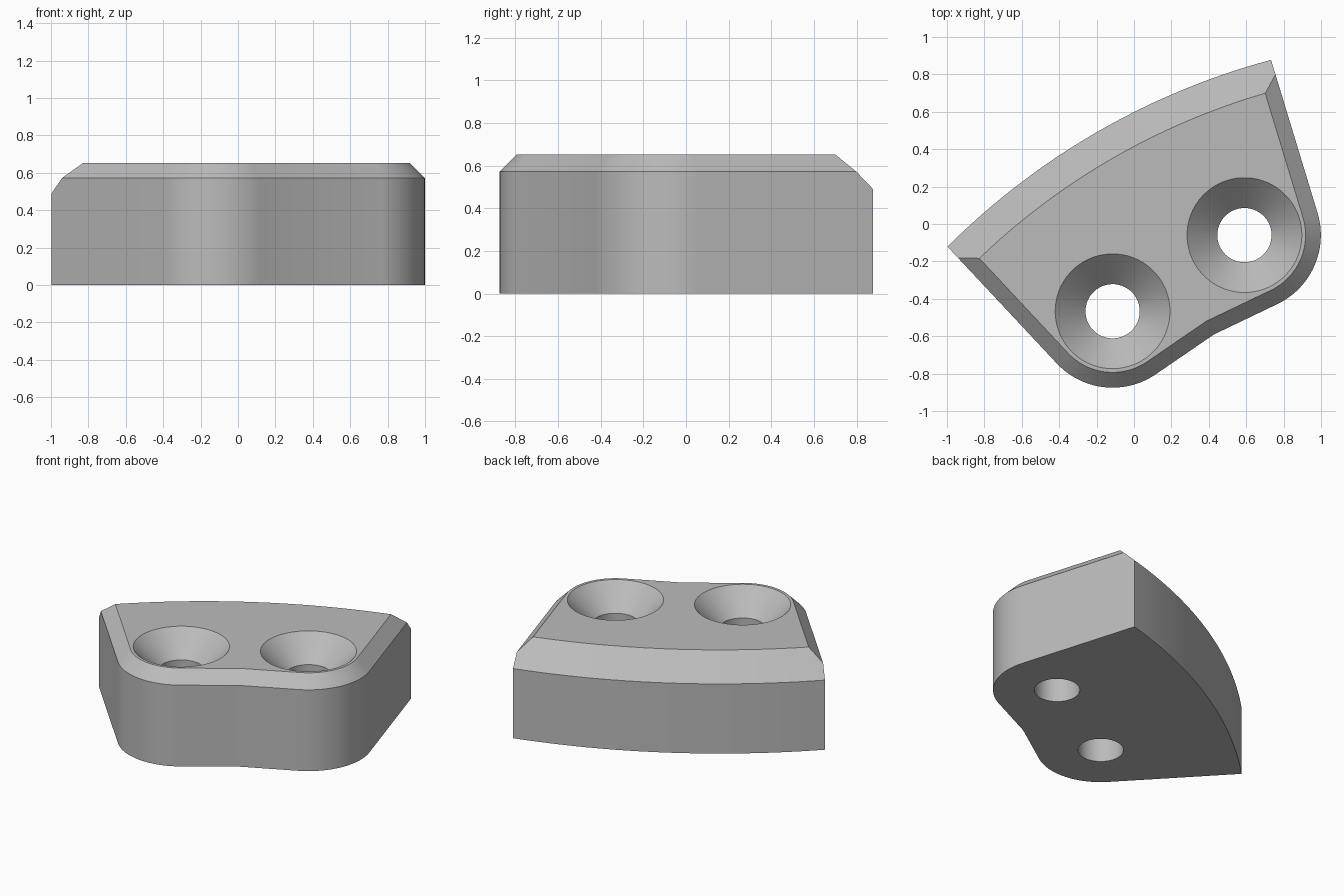
import bpy
import bmesh
from math import sin, cos, tan, radians, pi
from mathutils import Matrix

if "Cube" in bpy.data.objects:
    bpy.data.objects.remove(bpy.data.objects["Cube"])

UNIT = 0.0817
HEIGHT = 8 * UNIT
EDGE = UNIT              # small bevel on the sides and front
BACK = 2 * UNIT          # large bevel along the curved back
LOBE = 5 * UNIT          # radius of the rounded corners
SPAN = 0.407             # half the distance between the holes
SIDE = radians(-13.1)    # direction the side walls face
NOTCH = radians(4.4)     # slope of the front walls into the middle
CORNER_U, CORNER_V = 1.0, 0.74
PLACE = Matrix.Translation((0.238, -0.263, 0)) @ Matrix.Rotation(radians(30), 4, "Z")

grey = bpy.data.materials.new("grey")
grey.use_nodes = True
grey.diffuse_color = (0.5, 0.5, 0.5, 1)
grey.node_tree.nodes["Principled BSDF"].inputs["Base Color"].default_value = (0.5, 0.5, 0.5, 1)


def stack(name, rings):
    """Solid made from closed rings of equal point count, bottom to top."""
    bm = bmesh.new()
    rows = [[bm.verts.new(p) for p in ring] for ring in rings]
    for low, high in zip(rows, rows[1:]):
        for i in range(len(low)):
            j = (i + 1) % len(low)
            bm.faces.new((low[i], low[j], high[j], high[i]))
    bm.faces.new(rows[0])
    bm.faces.new(rows[-1])
    bmesh.ops.recalc_face_normals(bm, faces=bm.faces)
    bm.transform(PLACE)
    mesh = bpy.data.meshes.new(name)
    bm.to_mesh(mesh)
    bm.free()
    mesh.materials.append(grey)
    obj = bpy.data.objects.new(name, mesh)
    bpy.context.collection.objects.link(obj)
    return obj


def lathe(name, u, v, profile, count):
    return stack(name, [[(u + r * cos(2 * pi * i / count), v + r * sin(2 * pi * i / count), z)
                         for i in range(count)] for r, z in profile])


def outline(r, z, steps=24):
    """Two rounded lobes with a shallow notch, sides running past the back."""
    start, end = -pi / 2 + NOTCH, SIDE
    half = [(0, SPAN * tan(NOTCH) - r / cos(NOTCH), z)]
    for i in range(steps + 1):
        a = start + (end - start) * i / steps
        # the notch leans the front wall, so the lobe starts past straight down
        a = a - 2 * NOTCH * (1 - i / steps)
        half.append((SPAN + r * cos(a), r * sin(a), z))
    u, v, _ = half[-1]
    half.append((u - 1.6 * sin(SIDE), v + 1.6 * cos(SIDE), z))
    return half + [(-u, v, z) for u, v, z in reversed(half[1:])]


# Block with bevelled sides and front
block = stack("mounting_block", [outline(LOBE, 0), outline(LOBE, HEIGHT - EDGE),
                                 outline(LOBE - EDGE, HEIGHT)])

# Curved back with its larger bevel
radius = CORNER_U / sin(radians(15))
back = lathe("back_curve_cutter", 0, CORNER_V - radius * cos(radians(15)),
             [(radius, -0.1), (radius, HEIGHT - BACK), (radius - BACK - 0.1, HEIGHT + 0.1)], 288)
cutters = [(back, "INTERSECT")]

# Countersunk screw holes
bore, sink = 0.145, 0.307
for side, label in ((-1, "right"), (1, "left")):
    hole = lathe(label + "_hole_cutter", side * SPAN, 0,
                 [(bore, -0.1), (bore, HEIGHT - sink + bore), (sink + 0.1, HEIGHT + 0.1)], 64)
    cutters.append((hole, "DIFFERENCE"))

bpy.ops.object.select_all(action="DESELECT")
block.select_set(True)
bpy.context.view_layer.objects.active = block
for cutter, operation in cutters:
    mod = block.modifiers.new(cutter.name, "BOOLEAN")
    mod.object = cutter
    mod.operation = operation
    mod.solver = "EXACT"
    bpy.ops.object.modifier_apply(modifier=mod.name)
    bpy.data.objects.remove(cutter)
bpy.ops.object.shade_smooth_by_angle(angle=radians(25))
